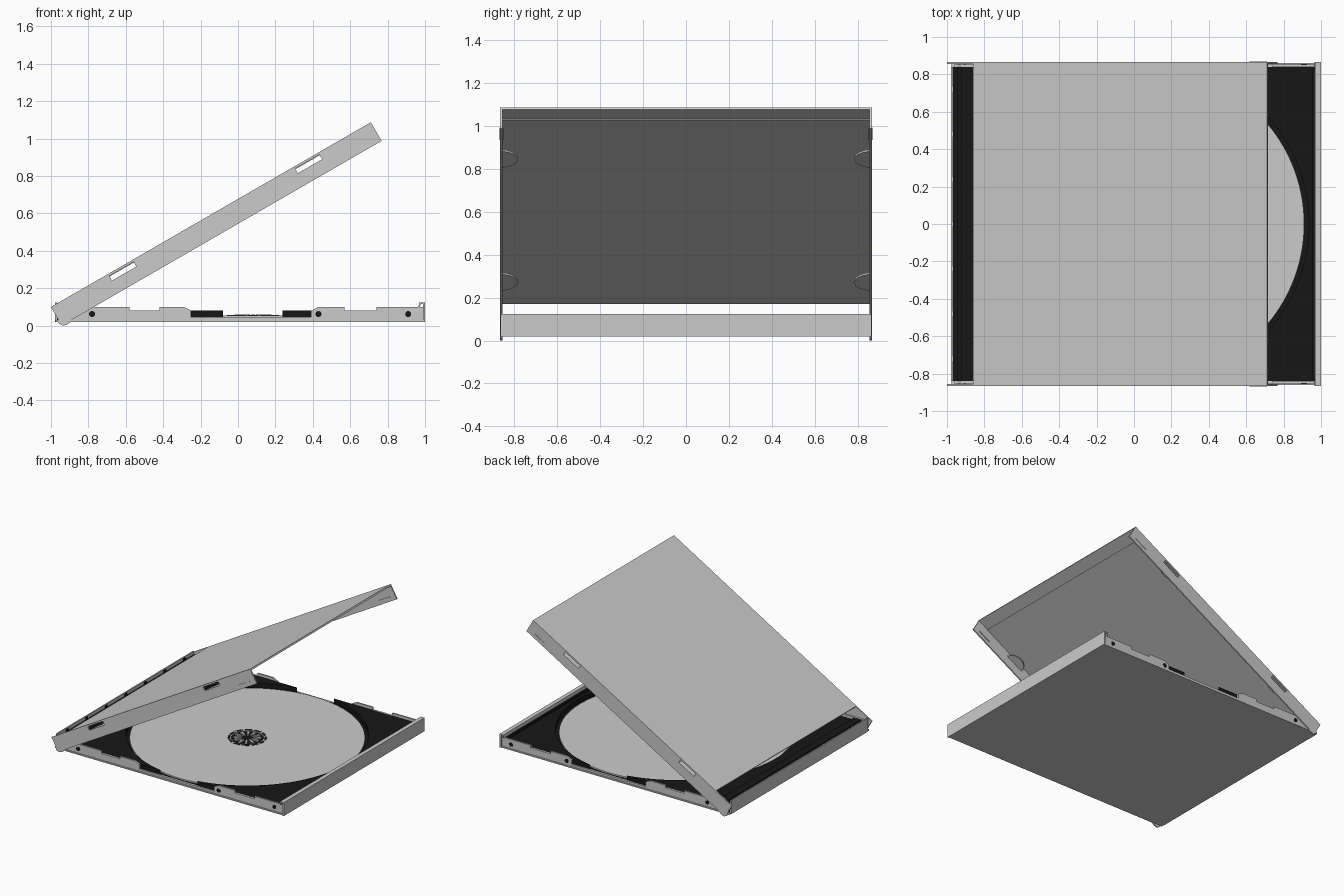
import bpy, bmesh, math
from mathutils import Matrix, Vector

if "Cube" in bpy.data.objects:
    bpy.data.objects.remove(bpy.data.objects["Cube"])

black = bpy.data.materials.new("black_plastic")
black.diffuse_color = (0.008, 0.008, 0.008, 1)
black.use_nodes = True
black.node_tree.nodes["Principled BSDF"].inputs["Base Color"].default_value = black.diffuse_color
LID = Matrix.Translation((-1, 0, 0.1)) @ Matrix.Rotation(math.radians(-30), 4, 'Y')
CX, HALF = 0.08, 0.84          # disc centre x, tray half depth


def add_prism(bm, pts, lo, hi, axis):
    """Extrude a 2D outline: axis 'Y' takes (x, z) points, axis 'Z' takes (x, y)."""
    def at(p, d):
        return (p[0], d, p[1]) if axis == 'Y' else (p[0], p[1], d)
    a = [bm.verts.new(at(p, lo)) for p in pts]
    b = [bm.verts.new(at(p, hi)) for p in pts]
    bm.faces.new(a)
    bm.faces.new(b[::-1])
    n = len(pts)
    for i in range(n):
        bm.faces.new((a[i], b[i], b[(i + 1) % n], a[(i + 1) % n]))


def finish(bm, name, mat=None, matrix=None):
    bmesh.ops.recalc_face_normals(bm, faces=bm.faces[:])
    me = bpy.data.meshes.new(name)
    bm.to_mesh(me)
    bm.free()
    ob = bpy.data.objects.new(name, me)
    bpy.context.collection.objects.link(ob)
    if mat:
        me.materials.append(mat)
    if matrix:
        ob.matrix_world = matrix
    return ob


def prisms(name, items, mat=None, matrix=None):
    bm = bmesh.new()
    for it in items:
        add_prism(bm, *it)
    return finish(bm, name, mat, matrix)


def rect(a0, a1, b0, b1):
    return [(a0, b0), (a1, b0), (a1, b1), (a0, b1)]


def arc(cx, cy, r, n=96, a0=0.0, a1=2 * math.pi):
    steps = n if a1 - a0 > 6.28 else n - 1
    return [(cx + r * math.cos(a0 + (a1 - a0) * i / steps),
             cy + r * math.sin(a0 + (a1 - a0) * i / steps)) for i in range(n)]


def cut(ob, cutter):
    m = ob.modifiers.new("cut", 'BOOLEAN')
    m.operation, m.solver, m.object = 'DIFFERENCE', 'EXACT', cutter
    cutter.hide_render = True
    bpy.context.view_layer.update()
    me = bpy.data.meshes.new_from_object(
        ob.evaluated_get(bpy.context.evaluated_depsgraph_get()))
    ob.modifiers.clear()
    ob.data = me
    bpy.data.objects.remove(cutter)


# Base shell: floor, hinge-side wall, opening-side wall with its inner hook
prisms("base_floor", [(rect(-0.975, 0.99, -0.86, 0.86), 0.02, 0.03, 'Z')])
prisms("base_spine_wall", [(rect(-0.978, -0.968, 0.02, 0.125), -HALF, HALF, 'Y')])
hook = [(1.0, 0.02), (1.0, 0.125), (0.968, 0.125), (0.965, 0.1),
        (0.973, 0.1), (0.976, 0.116), (0.988, 0.116), (0.988, 0.02)]
prisms("base_opening_wall", [(hook, -0.865, 0.865, 'Y')])

# Base side walls with notched tops
side = [(-0.96, 0.02), (-0.96, 0.1), (-0.58, 0.1), (-0.58, 0.08), (-0.42, 0.08),
        (-0.42, 0.1), (-0.29, 0.1), (-0.25, 0.08), (-0.25, 0.045), (0.39, 0.045),
        (0.39, 0.08), (0.43, 0.1), (0.57, 0.1), (0.57, 0.08), (0.74, 0.08),
        (0.74, 0.1), (0.99, 0.1), (0.99, 0.02)]
prisms("base_side_walls", [(side, s * HALF, s * 0.853, 'Y') for s in (-1, 1)])

# Pegs of the tray showing through the side walls
prisms("tray_pegs", [(arc(x, 0.062, 0.016, 20), s * 0.83, s * 0.855, 'Y')
                     for x in (-0.78, 0.43, 0.91) for s in (-1, 1)], black)

# Tray with a round disc well that breaks through both sides
tray = prisms("tray", [(rect(-0.86, 0.97, -HALF, HALF), 0.03, 0.08, 'Z')], black)
well = prisms("well_cutter", [(arc(CX, 0, math.hypot(HALF, 0.16), 128), 0.045, 0.2, 'Z')])
cut(tray, well)

# Tray spine: raised bar with a groove, and small clips at its outer edge
spine = [(-0.968, 0.03), (-0.968, 0.1), (-0.945, 0.1), (-0.945, 0.085), (-0.925, 0.085),
         (-0.925, 0.1), (-0.86, 0.1), (-0.845, 0.08), (-0.845, 0.03)]
prisms("tray_spine", [(spine, -HALF, HALF, 'Y')], black)
prisms("spine_clips", [(rect(-0.972, -0.962, 0.09, 0.12), y - 0.012, y + 0.012, 'Y')
                       for y in (-0.72, -0.48, -0.24, 0, 0.24, 0.48, 0.72)], black)
# Raised rim along the opening side of the tray
prisms("tray_rim", [(rect(0.955, 0.967, 0.08, 0.098), -0.83, 0.83, 'Y')], black)

# Disc: flat ring
disc = prisms("disc", [(arc(CX, 0, 0.83, 128), 0.045, 0.055, 'Z')])
cut(disc, prisms("hole_cutter", [(arc(CX, 0, 0.115, 48), 0.03, 0.08, 'Z')]))

# Hub: black rosette base, outer collar teeth and grey fingers
prisms("hub_base", [(arc(CX, 0, 0.114, 48), 0.044, 0.05, 'Z')], black)
fingers, collar = [], []
for k in range(12):
    a = k * math.pi / 6
    d, n = Vector((math.cos(a), math.sin(a))), Vector((-math.sin(a), math.cos(a)))
    c = Vector((CX, 0))
    fingers.append(([tuple(c + d * r + n * w) for r, w in
                     ((0.04, -0.005), (0.098, -0.011), (0.098, 0.011), (0.04, 0.005))],
                    0.049, 0.06, 'Z'))
    collar.append((arc(CX, 0, 0.138, 5, a - 0.2, a + 0.2) +
                   arc(CX, 0, 0.122, 5, a - 0.2, a + 0.2)[::-1], 0.054, 0.0565, 'Z'))
prisms("hub_fingers", fingers)
prisms("hub_collar", collar, black)

# Lid, built flat in its own frame and swung open by 30 degrees
prisms("lid_panel", [(rect(0.16, 1.975, -0.858, 0.858), -0.012, 0, 'Z')], None, LID)
prisms("lid_inner_panel", [(rect(0.17, 1.885, -0.855, 0.855), -0.016, -0.011, 'Z')], None, LID)
wall = [(0, 0), (0, -0.076), (-0.008, -0.098), (0.006, -0.119), (0.025, -0.124),
        (0.044, -0.124), (0.06, -0.115), (1.975, -0.115), (1.975, 0)]
for s, label in ((-1, "front"), (1, "back")):
    w = prisms("lid_side_wall_" + label, [(wall, s * 0.856, s * 0.866, 'Y')], None, LID)
    slots = prisms("slot_cutter", [(rect(u, u + 0.15, -0.041, -0.012), s * 0.8, s * 0.9, 'Y')
                                   for u in (0.353, 1.5)], None, LID)
    cut(w, slots)

# Half-round booklet tabs under the slots
tabs = []
for u in (0.428, 1.575):
    tabs.append((arc(u, -0.86, 0.075, 20, 0, math.pi), -0.05, -0.041, 'Z'))
    tabs.append((arc(u, 0.86, 0.075, 20, math.pi, 2 * math.pi), -0.05, -0.041, 'Z'))
prisms("lid_tabs", tabs, None, LID)

# Small snap ribs near the free end, and hinge pins at the ears
prisms("lid_snap_ribs", [(rect(1.82, 1.926, -0.087, -0.081), s * 0.85, s * 0.869, 'Y')
                         for s in (-1, 1)], None, LID)
prisms("hinge_pins", [(arc(0.05, -0.075, 0.018, 24), s * 0.83, s * 0.857, 'Y')
                      for s in (-1, 1)], None, LID)
